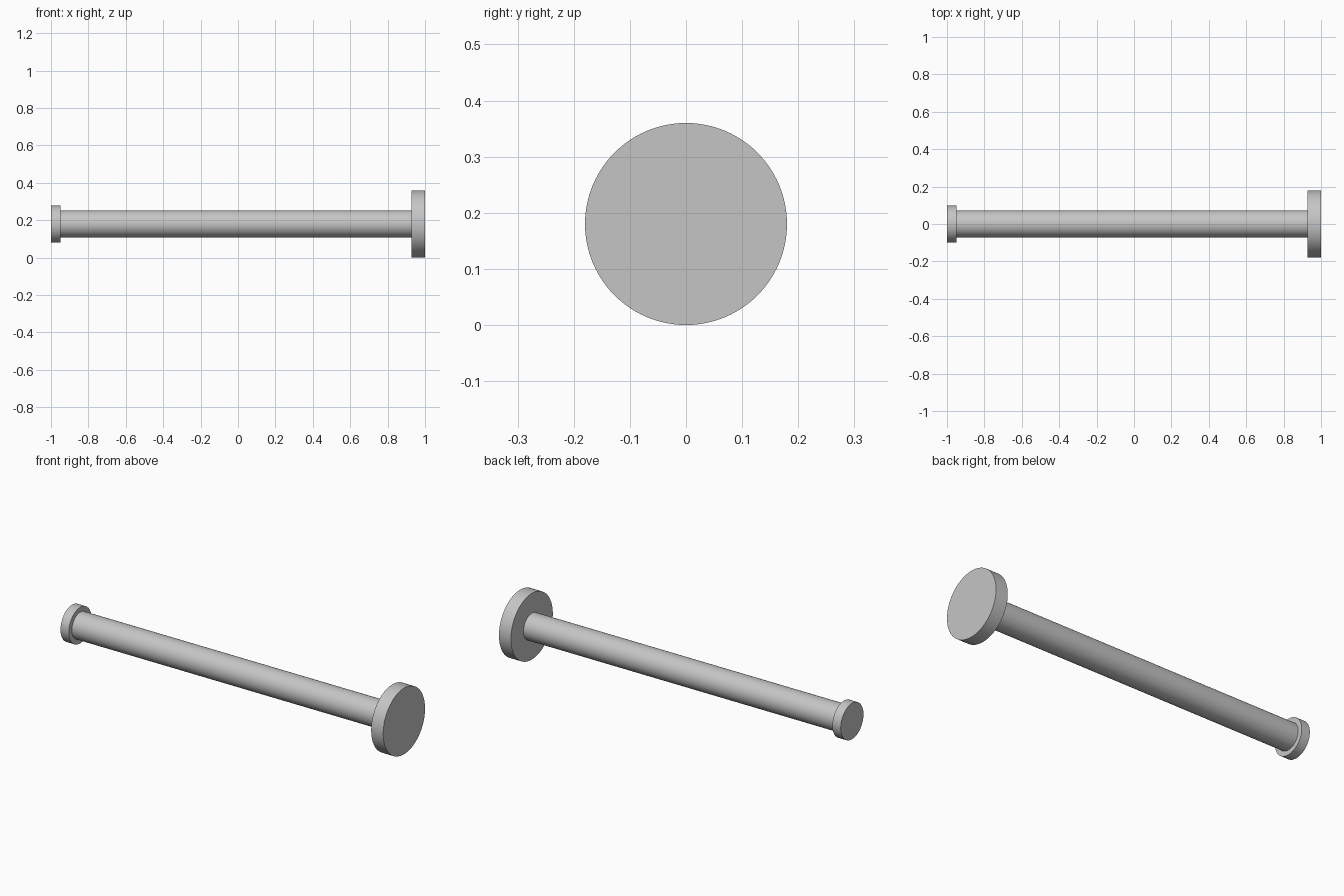
import bpy
import math

cube = bpy.data.objects.get("Cube")
if cube:
    bpy.data.objects.remove(cube, do_unlink=True)

AXIS_Z = 0.18
GREY = (0.56, 0.56, 0.56, 1.0)

steel = bpy.data.materials.new("plain grey metal")
steel.use_nodes = True
steel.diffuse_color = GREY
steel.node_tree.nodes["Principled BSDF"].inputs["Base Color"].default_value = GREY


def round_part(name, x_start, x_end, radius, caps="NGON"):
    """Smooth cylinder lying along x between two positions."""
    bpy.ops.mesh.primitive_cylinder_add(
        vertices=96, radius=radius, depth=x_end - x_start, end_fill_type=caps,
        location=((x_start + x_end) / 2, 0, AXIS_Z),
        rotation=(0, math.pi / 2, 0))
    part = bpy.context.object
    part.name = name
    part.data.materials.append(steel)
    bpy.ops.object.shade_smooth_by_angle(angle=math.radians(30))
    return part


# Wide head, long shaft (open where it meets the discs) and small end collar
round_part("pin_head", 0.928, 1.0, 0.18)
round_part("pin_shaft", -0.95, 0.928, 0.072, caps="NOTHING")
round_part("end_collar", -1.0, -0.95, 0.098)
